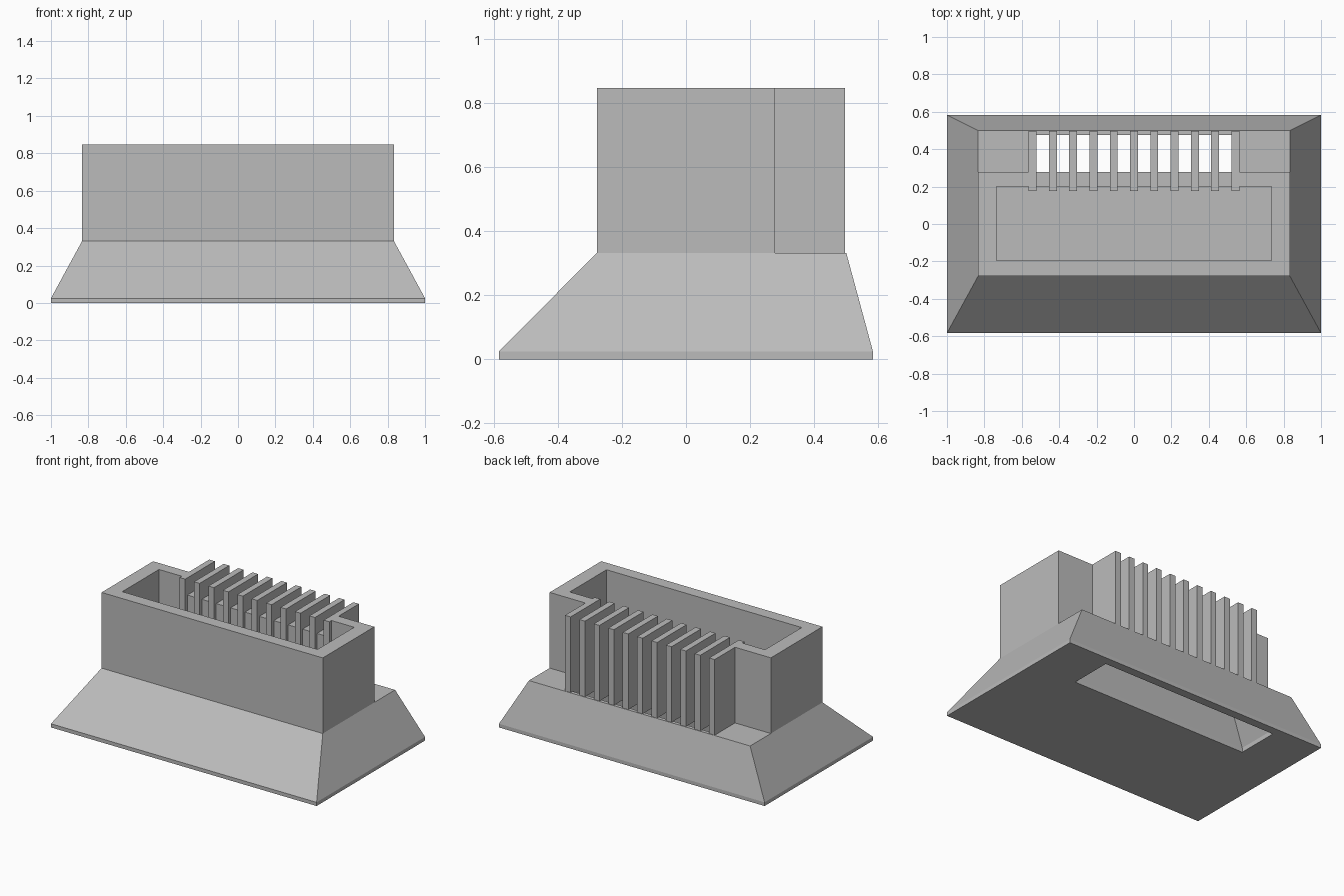
import bpy
import bmesh

cube = bpy.data.objects.get("Cube")
if cube:
    bpy.data.objects.remove(cube, do_unlink=True)

grey = bpy.data.materials.new("plain grey")
grey.use_nodes = True
grey.diffuse_color = (0.5, 0.5, 0.5, 1)
grey.node_tree.nodes["Principled BSDF"].inputs["Base Color"].default_value = (0.5, 0.5, 0.5, 1)

SHOULDER, TOP = 0.332, 0.847


def loft(name, rings):
    """Closed solid through stacked rectangles (half width, y front, y back, z)."""
    bm = bmesh.new()
    loops = [[bm.verts.new(p) for p in ((-w, a, z), (w, a, z), (w, b, z), (-w, b, z))]
             for w, a, b, z in rings]
    bm.faces.new(loops[0][::-1])
    bm.faces.new(loops[-1])
    for low, high in zip(loops, loops[1:]):
        for i in range(4):
            j = (i + 1) % 4
            bm.faces.new((low[i], low[j], high[j], high[i]))
    bmesh.ops.recalc_face_normals(bm, faces=bm.faces)
    mesh = bpy.data.meshes.new(name)
    bm.to_mesh(mesh)
    bm.free()
    mesh.materials.append(grey)
    obj = bpy.data.objects.new(name, mesh)
    bpy.context.collection.objects.link(obj)
    return obj


def cut(target, cutter):
    """Subtract the cutter, bake the result and remove the cutter."""
    cutter.hide_render = True
    mod = target.modifiers.new("cut", "BOOLEAN")
    mod.operation = "DIFFERENCE"
    mod.solver = "EXACT"
    mod.object = cutter
    graph = bpy.context.evaluated_depsgraph_get()
    mesh = bpy.data.meshes.new_from_object(target.evaluated_get(graph))
    target.modifiers.clear()
    target.data = mesh
    bpy.data.objects.remove(cutter, do_unlink=True)


# Flared base with a funnel-shaped slot through its rear
base = loft("flared_base", [(1, -0.583, 0.583, 0), (1, -0.583, 0.583, 0.025),
                            (0.833, -0.278, 0.5, SHOULDER)])
cut(base, loft("funnel_cutter", [(0.665, 0.235, 0.525, -0.1), (0.665, 0.235, 0.525, 0.03),
                                 (0.525, 0.277, 0.475, SHOULDER - 0.02),
                                 (0.525, 0.277, 0.475, SHOULDER + 0.1)]))

# Open-topped box, its rear wall lowered between the fins
box = loft("open_box", [(0.833, -0.278, 0.277, SHOULDER), (0.833, -0.278, 0.277, TOP)])
cut(box, loft("cavity_cutter", [(0.735, -0.195, 0.2, 0.1), (0.735, -0.195, 0.2, 1)]))
cut(box, loft("notch_cutter", [(0.545, 0.1, 0.4, 0.73), (0.545, 0.1, 0.4, 1)]))

# Row of upright fins
for i in range(11):
    fin = loft("fin", [(0.021, 0.177, 0.496, SHOULDER), (0.021, 0.177, 0.496, TOP)])
    fin.location.x = (i - 5) * 0.1085
